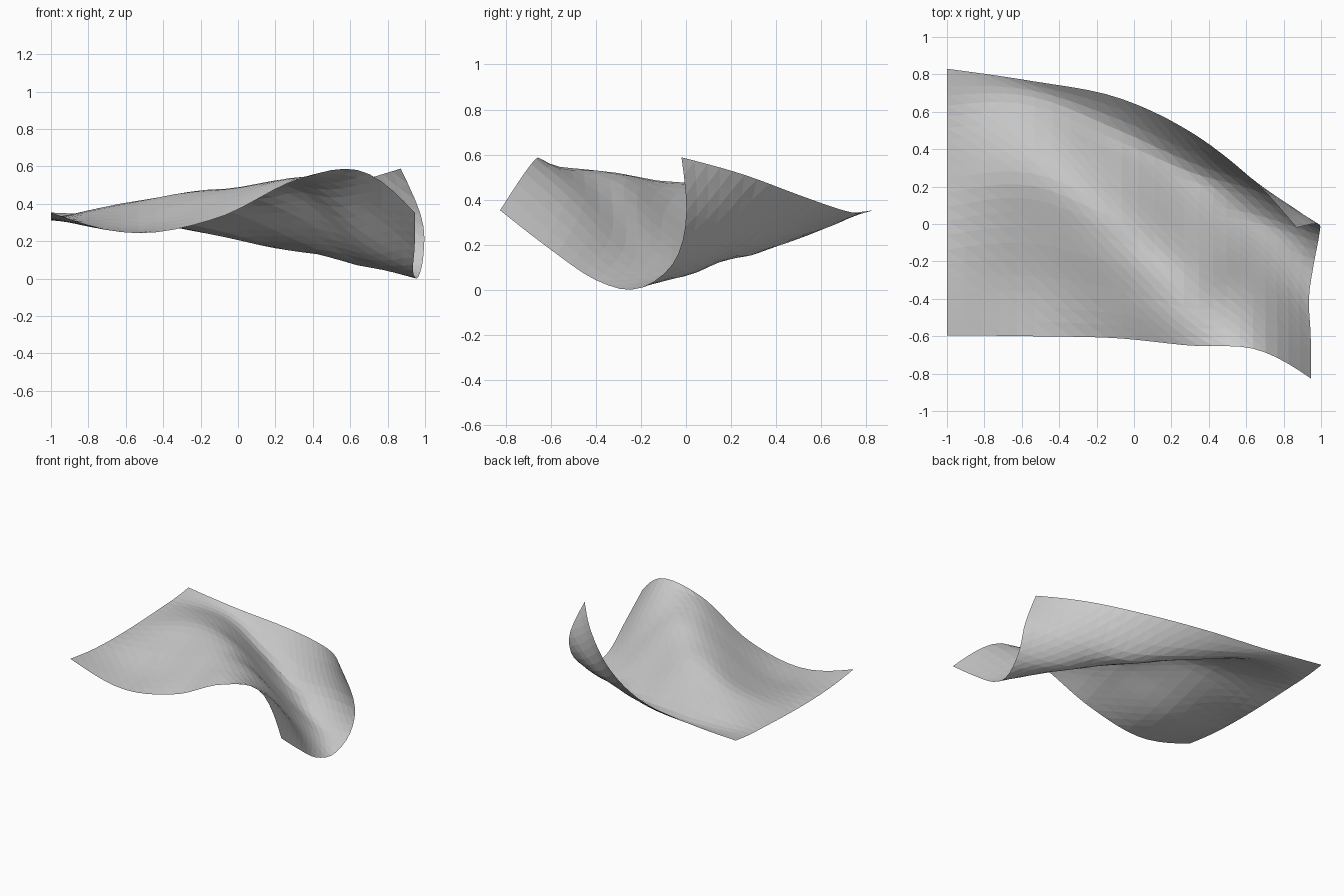
import bpy
import bmesh
from mathutils import Vector

if "Cube" in bpy.data.objects:
    bpy.data.objects.remove(bpy.data.objects["Cube"])

# Cross-sections of the sheet, left to right; each runs front to back (x, y, z)
SECTIONS = [
    [(-1, -.595, .35), (-1, -.33, .318), (-1, -.06, .307), (-1, .2, .31),
     (-1, .45, .32), (-1, .66, .33), (-1, .83, .35)],
    [(-.55, -.6, .24), (-.55, -.32, .265), (-.55, -.02, .345), (-.55, .24, .41),
     (-.55, .45, .378), (-.55, .66, .308), (-.55, .765, .338)],
    [(-.1, -.61, .325), (-.1, -.38, .405), (-.1, -.15, .468), (-.1, .06, .46),
     (-.1, .27, .332), (-.1, .48, .222), (-.1, .68, .355)],
    [(.3, -.65, .52), (.3, -.48, .535), (.3, -.27, .48), (.3, -.07, .315),
     (.3, .13, .178), (.31, .3, .16), (.29, .5, .418)],
    [(.65, -.67, .575), (.65, -.48, .415), (.65, -.27, .2), (.65, -.1, .095),
     (.65, .05, .075), (.66, .19, .225), (.62, .25, .51)],
    [(.945, -.825, .35), (.945, -.6, .175), (.935, -.4, .04), (.96, -.22, 0),
     (.99, -.06, .11), (.985, 0, .31), (.87, -.02, .585)],
]
NU, NV = 24, 21


def spline(pts, t):
    """Smooth curve through pts, t in 0..1."""
    p = [2.5 * pts[0] - 2 * pts[1] + .5 * pts[2]] + list(pts)
    p.append(2.5 * pts[-1] - 2 * pts[-2] + .5 * pts[-3])
    n = len(pts) - 1
    i = min(int(t * n), n - 1)
    f = t * n - i
    a, b, c, d = p[i:i + 4]
    return 0.5 * (2 * b + (c - a) * f + (2 * a - 5 * b + 4 * c - d) * f * f
                  + (3 * b - a - 3 * c + d) * f ** 3)


# Curved sheet: grid skinned through the sections
sections = [[Vector(p) for p in s] for s in SECTIONS]
bm = bmesh.new()
grid = []
for j in range(NV + 1):
    rail = [spline(s, j / NV) for s in sections]
    grid.append([bm.verts.new(spline(rail, i / NU)) for i in range(NU + 1)])
for j in range(NV):
    for i in range(NU):
        # Split each cell along the fold direction
        a, b = grid[j][i], grid[j][i + 1]
        c, d = grid[j + 1][i + 1], grid[j + 1][i]
        bm.faces.new((a, b, d))
        bm.faces.new((b, c, d))

# Rest the lowest point on the ground
low = min(v.co.z for v in bm.verts)
bmesh.ops.translate(bm, verts=bm.verts[:], vec=(0, 0, -low))

mesh = bpy.data.meshes.new("curved_sheet")
bm.to_mesh(mesh)
bm.free()
sheet = bpy.data.objects.new("curved_sheet", mesh)
bpy.context.collection.objects.link(sheet)
